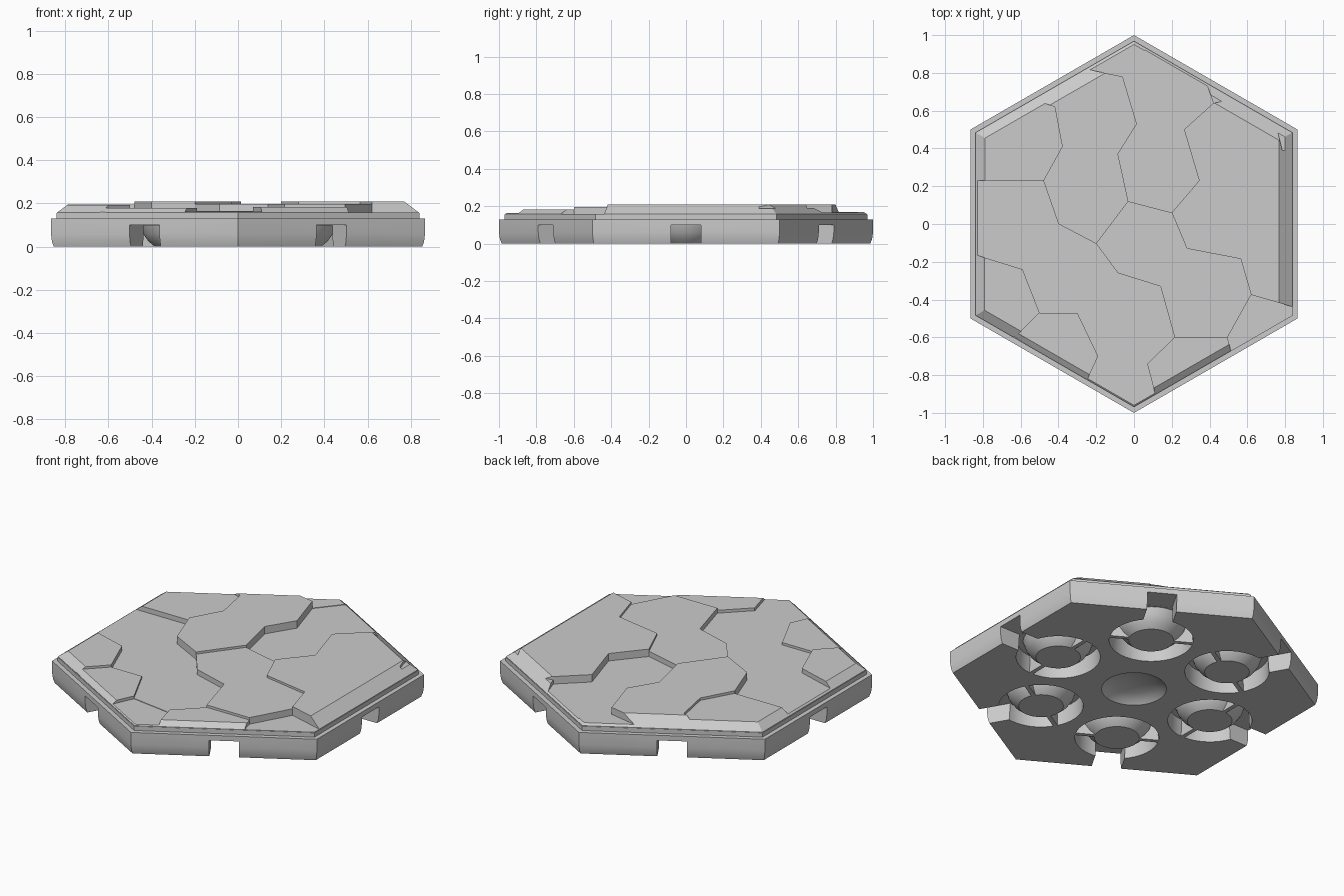
import bpy, bmesh, math
from mathutils import Vector, Matrix

if "Cube" in bpy.data.objects:
    bpy.data.objects.remove(bpy.data.objects["Cube"])

stone = bpy.data.materials.new("stone_grey")
stone.use_nodes = True
GREY = (0.6, 0.6, 0.6, 1)
stone.diffuse_color = GREY
stone.node_tree.nodes["Principled BSDF"].inputs["Base Color"].default_value = GREY


def make_object(name, bm):
    bmesh.ops.recalc_face_normals(bm, faces=bm.faces)
    mesh = bpy.data.meshes.new(name)
    bm.to_mesh(mesh)
    bm.free()
    mesh.materials.append(stone)
    obj = bpy.data.objects.new(name, mesh)
    bpy.context.collection.objects.link(obj)
    return obj


def lathe(name, profile, sides, close=False, start=0.0):
    """Stack rings of (radius, z); cap the ends or join them into a loop."""
    bm = bmesh.new()
    rings = []
    for r, z in profile:
        angles = [start + math.tau * i / sides for i in range(sides)]
        rings.append([bm.verts.new((r * math.cos(a), r * math.sin(a), z)) for a in angles])
    pairs = list(zip(rings, rings[1:]))
    if close:
        pairs.append((rings[-1], rings[0]))
    else:
        bm.faces.new(rings[0])
        bm.faces.new(rings[-1])
    for low, high in pairs:
        for i in range(sides):
            j = (i + 1) % sides
            bm.faces.new((low[i], low[j], high[j], high[i]))
    return make_object(name, bm)


def box(name, low, high):
    bm = bmesh.new()
    bmesh.ops.create_cube(bm, size=1)
    low, high = Vector(low), Vector(high)
    for v in bm.verts:
        v.co = [(a + b) / 2 + c * (b - a) for a, b, c in zip(low, high, v.co)]
    return make_object(name, bm)


def subtract(target, cutter):
    """Apply a boolean difference and remove the cutter."""
    mod = target.modifiers.new("cut", "BOOLEAN")
    mod.object, mod.operation, mod.solver = cutter, "DIFFERENCE", "EXACT"
    graph = bpy.context.evaluated_depsgraph_get()
    target.data = bpy.data.meshes.new_from_object(target.evaluated_get(graph))
    target.modifiers.clear()
    bpy.data.objects.remove(cutter)


# Hexagonal base with slightly rounded sides and a stepped lip
BASE = [(0.985, 0), (0.995, 0.025), (1, 0.06), (1, 0.13), (0.97, 0.13), (0.97, 0.155)]
base = lathe("base", BASE, 6, start=math.pi / 2)

# Shallow dome under the middle
DOME = [(0.18, -0.01), (0.174, 0), (0.15, 0.02), (0.11, 0.035), (0.06, 0.045), (0.01, 0.05)]
subtract(base, lathe("dome_cutter", DOME, 48))

# Six ring sockets around flared studs, each crossed by a rib and opened to the edge
GROOVE = [(0.12, -0.01), (0.12, 0), (0.15, 0.025), (0.175, 0.06), (0.188, 0.099),
          (0.22, 0.099), (0.226, 0), (0.226, -0.01)]
SOCKET = 0.53
for i in range(6):
    turn = Matrix.Rotation(i * math.pi / 3, 4, "Z")
    groove = lathe("groove_cutter", GROOVE, 40, close=True)
    subtract(groove, box("rib_cutter", (-0.012, -0.3, -0.1), (0.012, 0.3, 0.2)))
    groove.data.transform(turn @ Matrix.Translation((SOCKET, 0, 0)))
    subtract(base, groove)
    channel = box("channel_cutter", (SOCKET + 0.198, -0.08, -0.05), (1, 0.08, 0.1))
    channel.data.transform(turn)
    subtract(base, channel)

# Joints between the paving stones; capital letters lie inside, "o" names on the rim
P = dict(
    B=(-.06, .78), D=(-.42, .62), F=(-.38, .41), G=(-.48, .23), I=(-.4, 0), J=(-.2, -.105),
    K=(-.03, .12), L=(-.085, .37), M=(.015, .53), N=(.2, .06), O=(.345, .23), P=(.265, .5),
    Q=(.42, .64), T=(.28, -.13), U=(.565, -.185), V=(.62, -.375), X=(.495, -.6),
    Y=(.215, -.6), Z=(.14, -.33), A=(-.085, -.26), E=(.07, -.74), C=(-.19, -.7),
    R=(-.3, -.47), S=(-.5, -.47), W=(-.59, -.24), H=(.785, .39), _H=(.76, .49),
    oa=(.09, .96), oc=(-.3, .83), oe=(-.56, .67), oh=(-.88, .23), og=(-.88, -.15),
    os=(-.63, -.6), oq=(-.26, -.85), ob=(.12, -.93), ox=(.52, -.7), ow=(.88, -.45),
    ot=(.58, .67), or_=(.37, .79), oy=(.88, .39), oz=(.78, .57),
    north=(0, 1.02), south=(0, -1.02), nw=(-.88, .51), sw=(-.88, -.51),
    ne=(.88, .51), se=(.88, -.51))
STONES = [
    ("back_right_stone", "B M L K N O P Q or_ oa", .166),
    ("back_tip_stone", "B oa north oc", .169),
    ("back_left_stone", "oc B M L K J I G F D oe", .21),
    ("left_stone", "oe D F G oh nw", .195),
    ("long_left_stone", "oh G I J A Z Y E C R S W og", .166),
    ("left_corner_stone", "og W S os sw", .193),
    ("front_left_stone", "S R C oq os", .18),
    ("front_tip_stone", "C E ob south oq", .163),
    ("front_right_stone", "E Y X ox ob", .183),
    ("middle_stone", "J K N T U V X Y Z A", .197),
    ("right_corner_stone", "V ow se ox X", .158),
    ("right_stone", "T N O P Q ot oz _H H oy ow V U", .21),
    ("back_corner_stone", "H _H oz ne oy", .187),
    ("small_rim_stone", "Q or_ ot", .19),
]


def clip(bm, point, normal):
    """Cut away everything beyond a plane and close the opening."""
    geom = bm.verts[:] + bm.edges[:] + bm.faces[:]
    bmesh.ops.bisect_plane(bm, geom=geom, dist=1e-6, plane_co=point,
                           plane_no=normal, clear_outer=True)
    rim = [e for e in bm.edges if e.is_boundary]
    if rim:
        bmesh.ops.holes_fill(bm, edges=rim, sides=0)


for name, corners, height in STONES:
    bm = bmesh.new()
    face = bm.faces.new([bm.verts.new((*P[k], 0.15)) for k in corners.split()])
    top = bmesh.ops.extrude_face_region(bm, geom=[face], use_keep_orig=True)["geom"]
    for v in top:
        if isinstance(v, bmesh.types.BMVert):
            v.co.z = height
    # Trim to the rim and slope the outer edge
    for i in range(6):
        a = i * math.pi / 3
        out = Vector((math.cos(a), math.sin(a), 0))
        clip(bm, out * 0.838, out)
        clip(bm, out * 0.838 + Vector((0, 0, 0.158)), out * 0.052 + Vector((0, 0, 0.07)))
    make_object(name, bm)

# Smooth the curved sockets and keep crisp edges
bpy.ops.object.select_all(action="DESELECT")
base.select_set(True)
bpy.context.view_layer.objects.active = base
bpy.ops.object.shade_smooth_by_angle(angle=math.radians(30))
